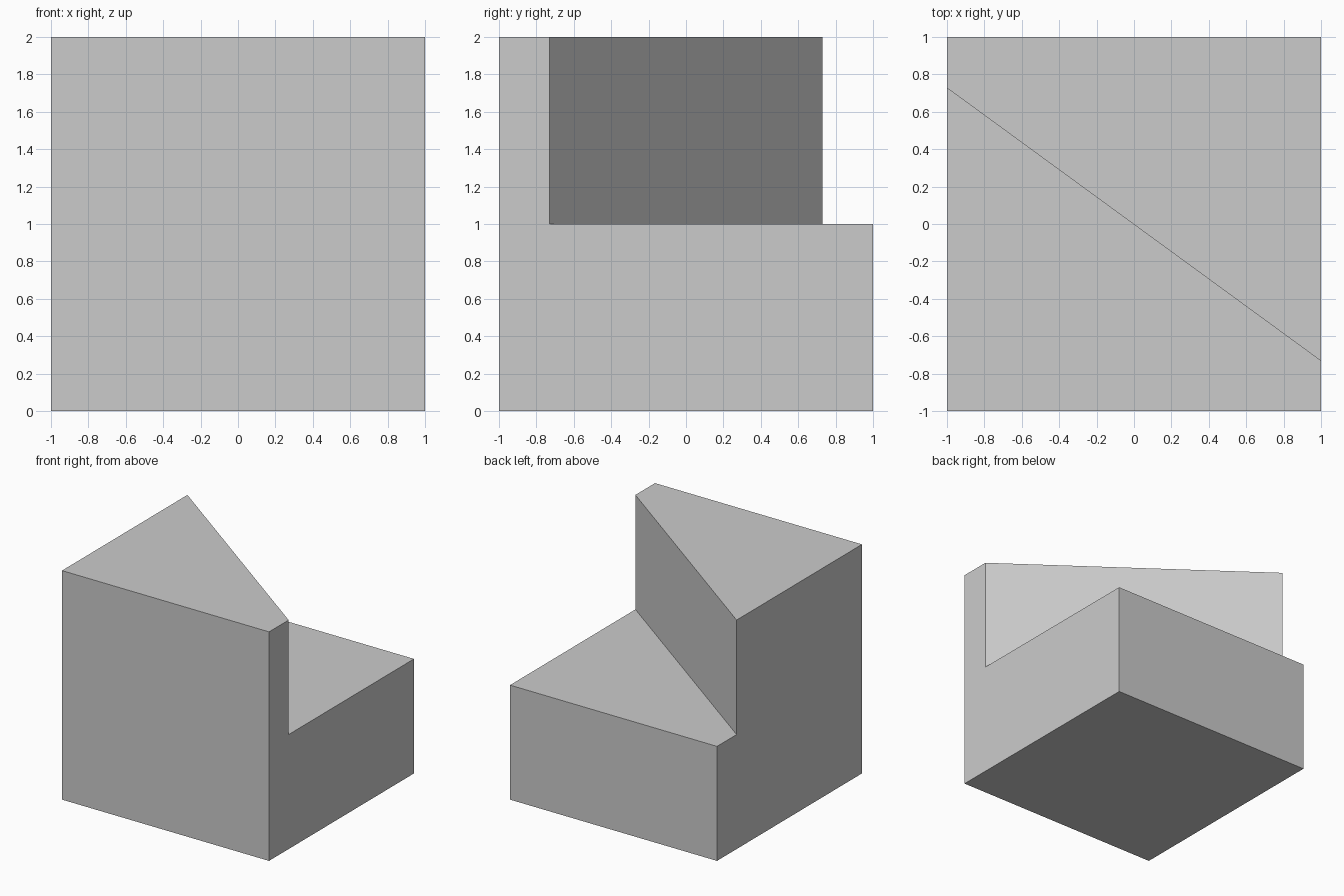
import bpy
import bmesh
from mathutils import Vector

default = bpy.data.objects.get("Cube")
if default:
    bpy.data.objects.remove(default, do_unlink=True)

HALF, STEP, CUT = 1.0, 1.0, 0.73

# Plain grey material
grey = bpy.data.materials.new("light grey")
grey.use_nodes = True
colour = (0.6, 0.6, 0.6, 1)
grey.diffuse_color = colour
grey.node_tree.nodes["Principled BSDF"].inputs["Base Color"].default_value = colour

# Low square block
bm = bmesh.new()
bmesh.ops.create_cube(bm, size=2 * HALF)
for v in bm.verts:
    v.co.z = STEP if v.co.z > 0 else 0

# Split the top along the slanting line and raise its front part
top = max(bm.faces, key=lambda f: f.calc_center_median().z)
bmesh.ops.bisect_plane(bm, geom=[top, *top.edges, *top.verts],
                       plane_co=(0, 0, 0), plane_no=(CUT, HALF, 0))
front = min((f for f in bm.faces if f.normal.z > 0.9),
            key=lambda f: f.calc_center_median().y)
raised = bmesh.ops.extrude_face_region(bm, geom=[front])["geom"]
bmesh.ops.translate(bm, vec=Vector((0, 0, STEP)),
                    verts=[g for g in raised if isinstance(g, bmesh.types.BMVert)])
if front.is_valid:
    bmesh.ops.delete(bm, geom=[front], context="FACES_ONLY")

# Merge the flush outer walls into single faces
bmesh.ops.dissolve_limit(bm, angle_limit=0.01, verts=bm.verts, edges=bm.edges)
bmesh.ops.recalc_face_normals(bm, faces=bm.faces)

mesh = bpy.data.meshes.new("stepped_block")
bm.to_mesh(mesh)
bm.free()
mesh.materials.append(grey)
block = bpy.data.objects.new("stepped_block", mesh)
bpy.context.collection.objects.link(block)
